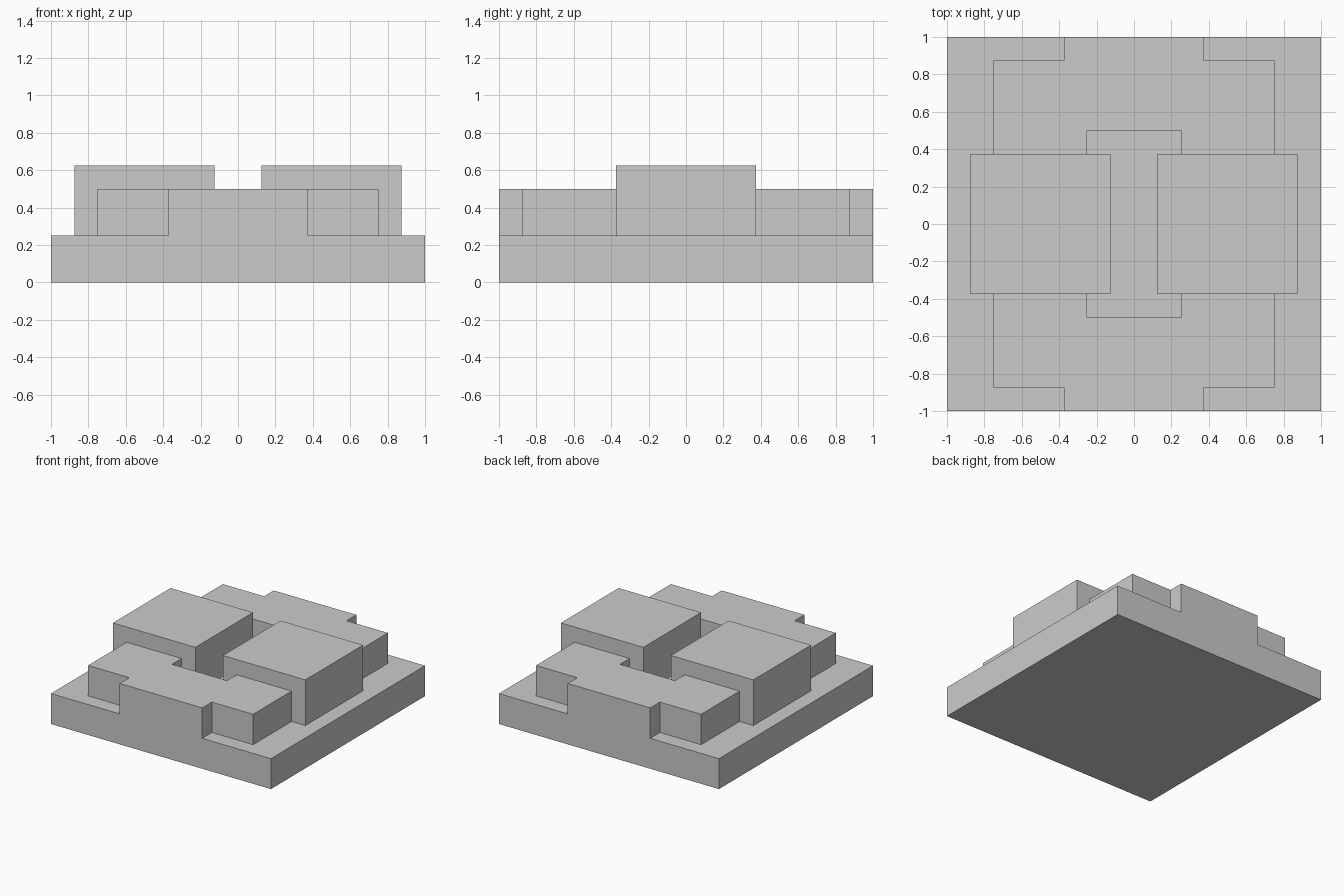
import bpy, bmesh, math

if "Cube" in bpy.data.objects:
    bpy.data.objects.remove(bpy.data.objects["Cube"])


def prism(name, outline, z0, z1):
    """Extrude a flat xy outline from z0 to z1."""
    bm = bmesh.new()
    face = bm.faces.new([bm.verts.new((x, y, z0)) for x, y in outline])
    up = bmesh.ops.extrude_face_region(bm, geom=[face])["geom"]
    bmesh.ops.translate(bm, vec=(0, 0, z1 - z0),
                        verts=[v for v in up if isinstance(v, bmesh.types.BMVert)])
    bmesh.ops.recalc_face_normals(bm, faces=bm.faces)
    mesh = bpy.data.meshes.new(name)
    bm.to_mesh(mesh)
    bm.free()
    obj = bpy.data.objects.new(name, mesh)
    bpy.context.collection.objects.link(obj)
    return obj


def rect(x0, x1, y0, y1):
    return [(x0, y0), (x1, y0), (x1, y1), (x0, y1)]


# Square base slab
base = prism("stepped_base", rect(-1, 1, -1, 1), 0, 0.25)
parts = []

# Tall blocks left and right
for side, s in (("left", -1), ("right", 1)):
    parts.append(prism(side + "_block",
                       rect(s * 0.5 - 0.375, s * 0.5 + 0.375, -0.375, 0.375),
                       0.125, 0.625))

# Front and back bridges: outer tab flush with the base, legs run into the blocks
half = [(0.375, -1), (0.375, -0.875), (0.75, -0.875), (0.75, -0.25),
        (0.25, -0.25), (0.25, -0.5)]
bridge = half + [(-x, y) for x, y in reversed(half)]
for side, s in (("front", 1), ("back", -1)):
    parts.append(prism(side + "_bridge", [(x, s * y) for x, y in bridge], 0.125, 0.5))

# Fuse everything into one solid
bpy.context.view_layer.objects.active = base
for part in parts:
    mod = base.modifiers.new("fuse", "BOOLEAN")
    mod.operation = "UNION"
    mod.solver = "EXACT"
    mod.object = part
    bpy.ops.object.modifier_apply(modifier=mod.name)
    bpy.data.objects.remove(part)

# Merge coplanar faces left by the fusing
bm = bmesh.new()
bm.from_mesh(base.data)
bmesh.ops.remove_doubles(bm, verts=bm.verts, dist=1e-4)
bmesh.ops.dissolve_limit(bm, angle_limit=math.radians(1), verts=bm.verts, edges=bm.edges)
bm.to_mesh(base.data)
bm.free()
